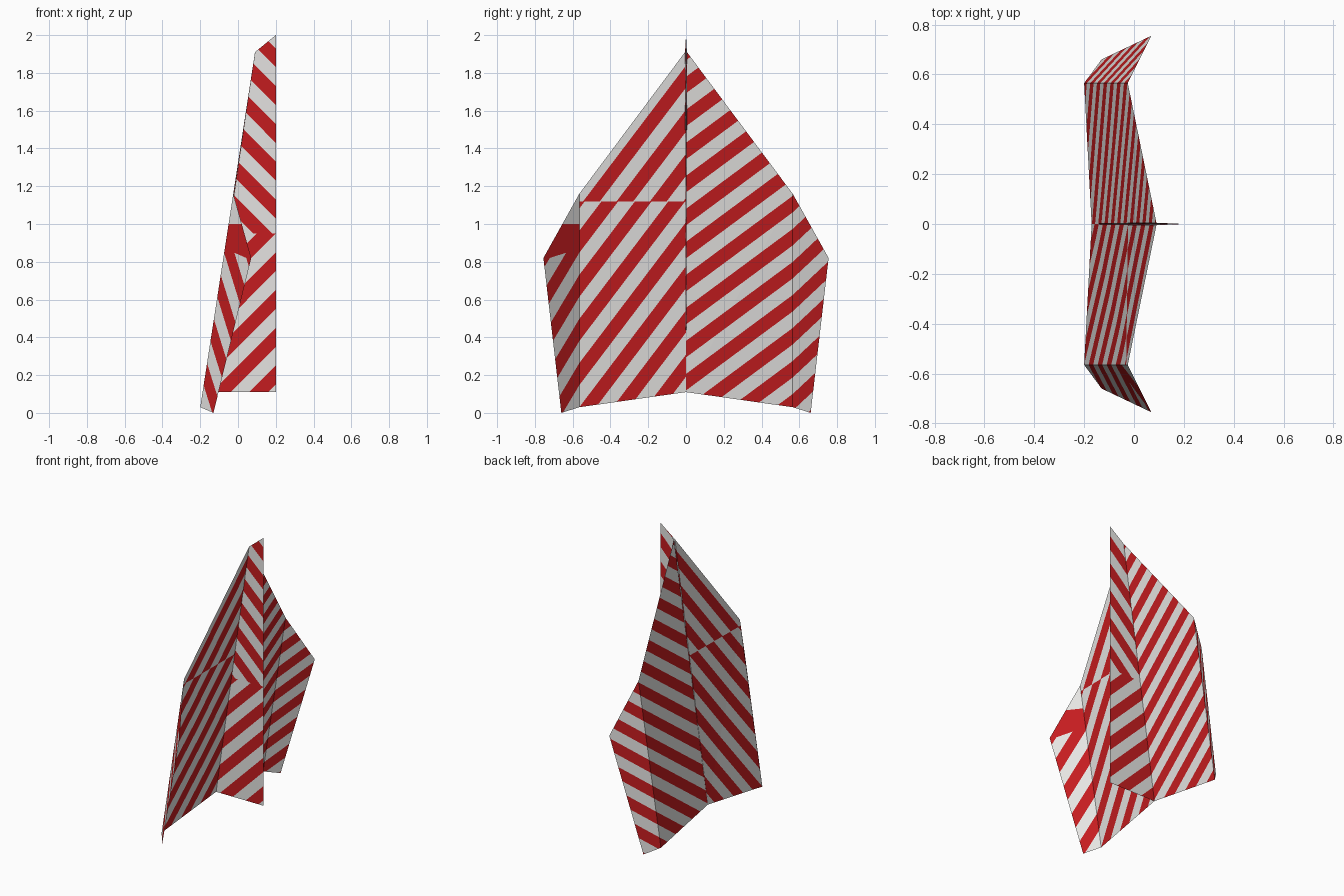
import bpy, bmesh, math
from mathutils import Vector

cube = bpy.data.objects.get("Cube")
if cube:
    bpy.data.objects.remove(cube, do_unlink=True)


def material(name, color):
    m = bpy.data.materials.new(name)
    m.use_nodes = True
    m.diffuse_color = color
    bsdf = next(n for n in m.node_tree.nodes if n.type == 'BSDF_PRINCIPLED')
    bsdf.inputs["Base Color"].default_value = color
    bsdf.inputs["Roughness"].default_value = 0.8
    return m


WHITE = material("paper white", (0.79, 0.78, 0.765, 1))
RED = material("stripe red", (0.56, 0.012, 0.014, 1))
PERIOD = 0.2


def panel(name, points, normal, offset):
    """Flat paper panel, cut along diagonal stripes; every second band is red."""
    n = Vector(normal)
    bm = bmesh.new()
    bm.faces.new([bm.verts.new(p) for p in points])
    bmesh.ops.triangulate(bm, faces=bm.faces[:])
    values = [n.dot(Vector(p)) + offset for p in points]
    half = PERIOD / 2
    for i in range(math.floor(min(values) / half), math.ceil(max(values) / half) + 1):
        bmesh.ops.bisect_plane(bm, geom=bm.verts[:] + bm.edges[:] + bm.faces[:],
                               plane_co=n * ((i * half - offset) / n.length_squared),
                               plane_no=n)
    for f in bm.faces:
        value = n.dot(f.calc_center_median()) + offset
        f.material_index = 1 if value % PERIOD < half else 0
    mesh = bpy.data.meshes.new(name)
    bm.to_mesh(mesh)
    bm.free()
    mesh.materials.append(WHITE)
    mesh.materials.append(RED)
    obj = bpy.data.objects.new(name, mesh)
    bpy.context.collection.objects.link(obj)
    return obj


def at_height(a, b, z):
    return a.lerp(b, (z - a.z) / (b.z - a.z))


# side: -1 is the wing towards the front, 1 the wing towards the back
for side, label, scale, slope, shift in ((-1, "front", 0.856, 1.32, 0.236),
                                         (1, "back", 1.144, 0.74, -0.536)):
    nose = Vector((0.09, side * 0.005, 1.91))
    root = Vector((-0.17, side * 0.0005, 0.11))
    fold_top = Vector((-0.025, side * 0.565, 1.16))
    fold_low = Vector((-0.2, side * 0.565, 0.03))
    tip_top = Vector((0.07, side * 0.755, 0.82))
    tip_low = Vector((-0.13, side * 0.66, 0))
    spine_top, spine_low = Vector((0.2, 0, 2)), Vector((0.2, 0, 0.11))

    # wing and upturned winglet, stripes carried over the fold
    stripe = (0, -scale * slope, scale)
    steep = 1.27 * slope
    let_stripe = (0, -scale * steep, scale)
    let_shift = shift + scale * (steep - slope) * side * 0.565
    if side < 0:
        # the end of the nose flap breaks the stripes on this side
        seam_root, seam_fold = at_height(root, nose, 1.12), at_height(fold_low, fold_top, 1.12)
        panel(label + "_wing_lower", [root, seam_root, seam_fold, fold_low], stripe, shift)
        panel(label + "_wing_upper", [seam_root, nose, fold_top, seam_fold],
              stripe, shift + 0.09)
        inner, outer = at_height(fold_low, fold_top, 0.87), at_height(tip_low, tip_top, 0.81)
        panel(label + "_winglet", [fold_low, inner, outer, tip_low], let_stripe, let_shift)
        flap = panel(label + "_winglet_flap", [inner, fold_top, tip_top, outer], (0, 0, 0.3), 0)
        for poly in flap.data.polygons:
            poly.material_index = 1 if poly.center.z < 1.05 else 0
    else:
        panel(label + "_wing", [root, nose, fold_top, fold_low], stripe, shift)
        panel(label + "_winglet", [fold_low, fold_top, tip_top, tip_low], let_stripe, let_shift)

    # keel sheet, with the nose flap striped the other way
    keel_root, keel_spine = at_height(root, nose, 0.95), Vector((0.2, 0, 0.95))
    panel(label + "_keel_lower", [root, keel_root, keel_spine, spine_low],
          (side, 0, 1), 0.05 if side < 0 else -0.35)
    panel(label + "_keel_upper", [keel_root, nose, spine_top, keel_spine],
          (-side, 0, 1), -0.03 if side < 0 else 0.37)
